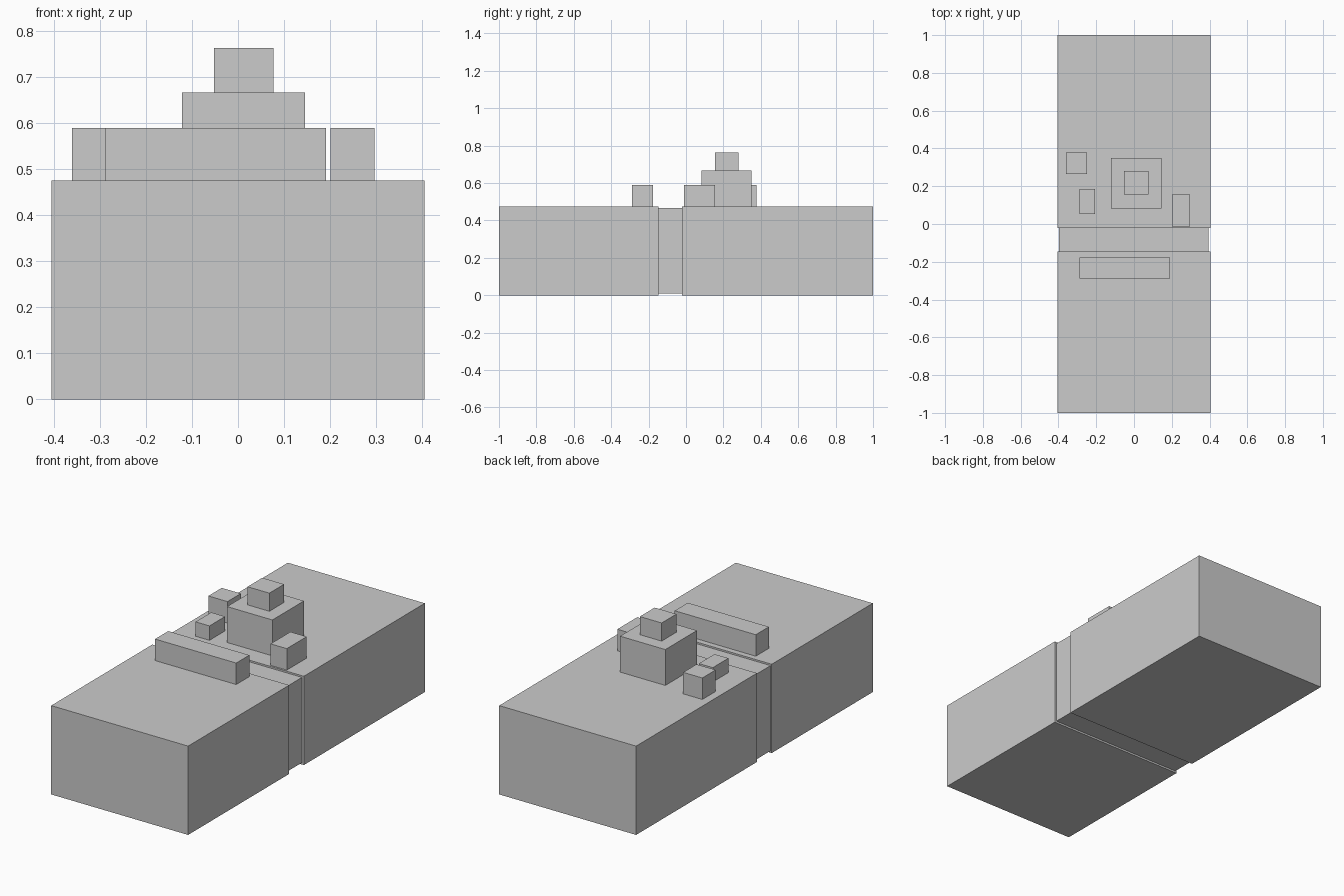
import bpy

if "Cube" in bpy.data.objects:
    bpy.data.objects.remove(bpy.data.objects["Cube"])


def box(name, x, y, z):
    """Axis-aligned box from (min, max) ranges."""
    bpy.ops.mesh.primitive_cube_add(size=1, location=[(a + b) / 2 for a, b in (x, y, z)])
    ob = bpy.context.object
    ob.name = name
    ob.data.name = name
    for v in ob.data.vertices:
        for i, (a, b) in enumerate((x, y, z)):
            v.co[i] *= b - a
    return ob


TOP = 0.475      # roof level of the main blocks
UPPER = 0.59     # top of most roof boxes

# Two main blocks and the slightly recessed link between them
box("front_block", (-0.405, 0.405), (-1.0, -0.146), (0, TOP))
box("rear_block", (-0.405, 0.405), (-0.022, 1.0), (0, TOP))
box("link_block", (-0.398, 0.394), (-0.146, -0.022), (0.01, 0.466))

# Stepped tower on the rear roof
box("tower_base", (-0.122, 0.146), (0.082, 0.349), (TOP, 0.667))
box("tower_cap", (-0.052, 0.077), (0.155, 0.28), (0.667, 0.764))

# Smaller roof boxes
box("front_roof_bar", (-0.289, 0.191), (-0.288, -0.177), (TOP, UPPER))
box("left_back_unit", (-0.361, -0.248), (0.265, 0.378), (TOP, UPPER))
box("left_front_unit", (-0.288, -0.206), (0.053, 0.185), (TOP, 0.552))
box("right_unit", (0.201, 0.297), (-0.012, 0.156), (TOP, UPPER))
